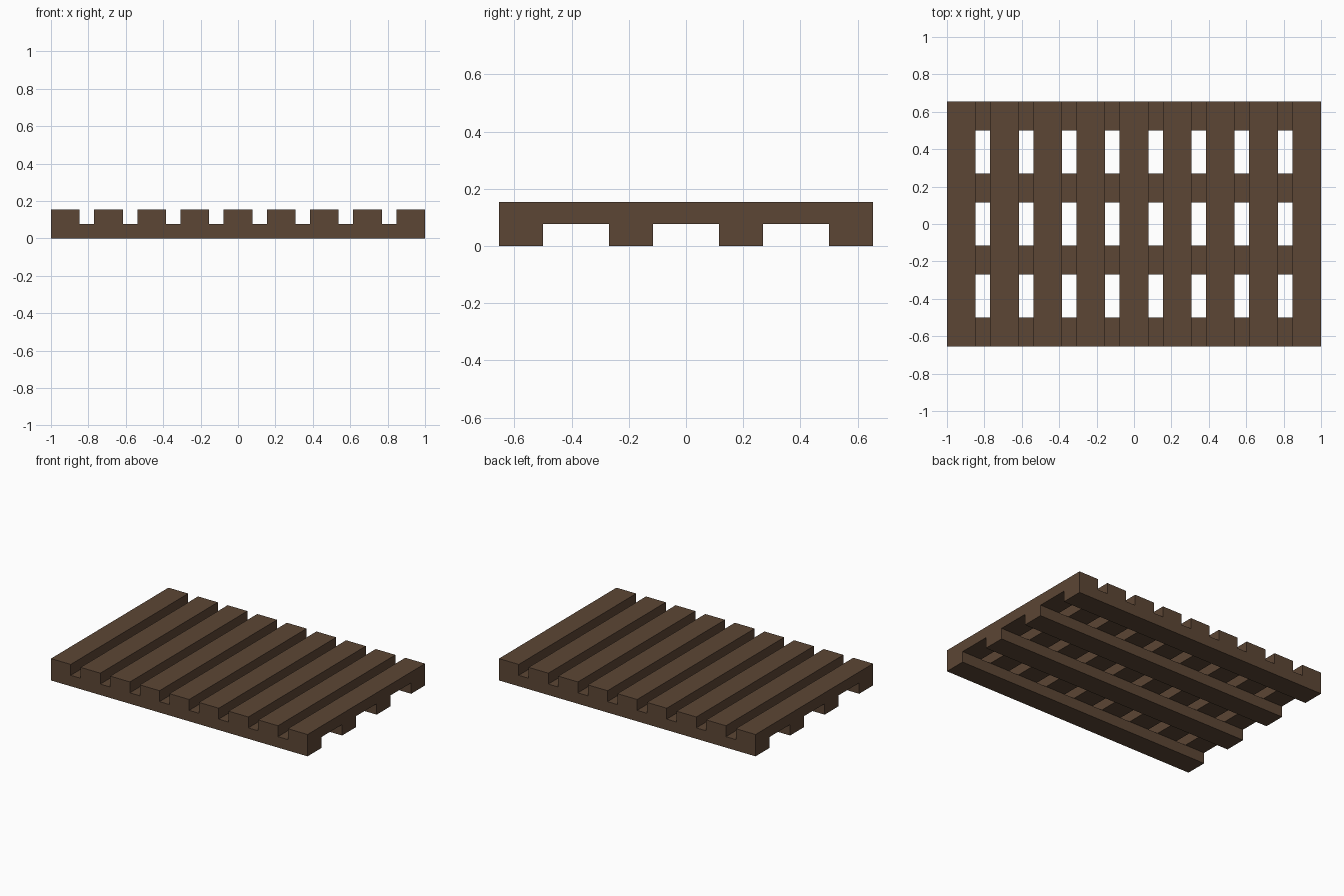
import bpy
import bmesh
from mathutils import Matrix, Vector

cube = bpy.data.objects.get("Cube")
if cube:
    bpy.data.objects.remove(cube, do_unlink=True)

U = 1 / 13            # module: plank thickness and slat gap
LENGTH = 26 * U       # along x
DEPTH = 17 * U        # along y
PLANK = 2 * U         # plank width

# Dark brown wood
wood = bpy.data.materials.new("dark_brown_wood")
colour = (0.107, 0.061, 0.035, 1.0)
wood.diffuse_color = colour
wood.use_nodes = True
bsdf = wood.node_tree.nodes["Principled BSDF"]
bsdf.inputs["Base Color"].default_value = colour
bsdf.inputs["Roughness"].default_value = 0.8


def plank(name, size, centre):
    """Sharp-edged box plank with its origin at its centre."""
    mesh = bpy.data.meshes.new(name)
    bm = bmesh.new()
    bmesh.ops.create_cube(bm, size=1, matrix=Matrix.Diagonal((*size, 1)))
    bm.to_mesh(mesh)
    bm.free()
    mesh.materials.append(wood)
    obj = bpy.data.objects.new(name, mesh)
    obj.location = Vector(centre)
    bpy.context.collection.objects.link(obj)
    return obj


# Four bearers along the length, resting on the ground
for i in range(4):
    plank(f"bearer_{i + 1}", (LENGTH, PLANK, U), (0, (i - 1.5) * 5 * U, U / 2))

# Nine top slats across the depth, flush with the bearer ends
for i in range(9):
    plank(f"top_slat_{i + 1}", (PLANK, DEPTH, U), ((i - 4) * 3 * U, 0, U * 1.5))
